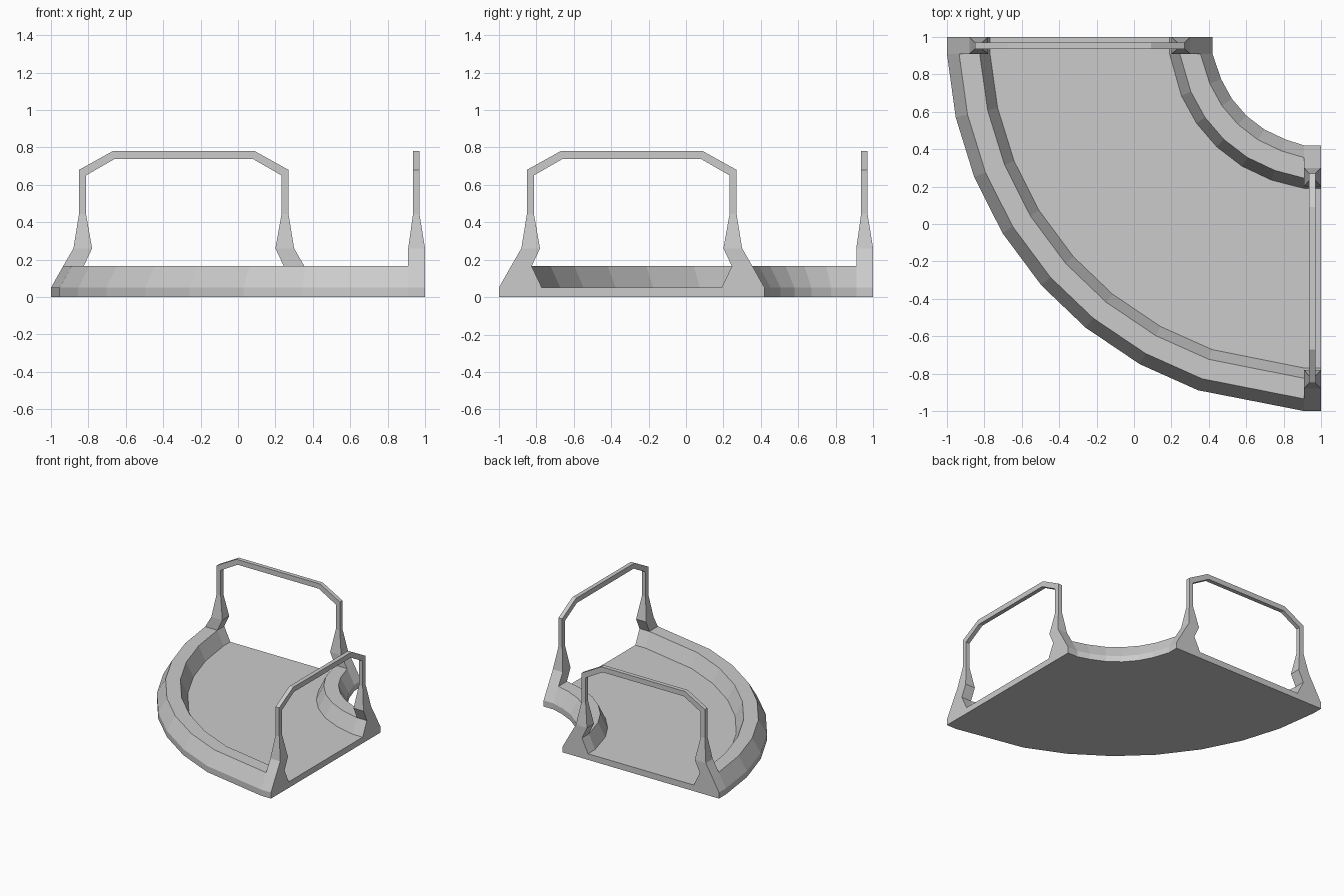
import bpy, bmesh
from math import sin, cos, radians

if "Cube" in bpy.data.objects:
    bpy.data.objects.remove(bpy.data.objects["Cube"])

# Quarter-ring chute: arcs are centred on (1, 1), ends are straight for 0.09
EDGE = 0.91
OUTER_ANGLES = [12.4, 22, 31.6, 41.6, 51, 61, 70.8]
INNER_ANGLES = [22.8, 34.7, 46.5, 58.5, 70.9]


def finish(bm, name):
    bmesh.ops.recalc_face_normals(bm, faces=bm.faces[:])
    mesh = bpy.data.meshes.new(name)
    bm.to_mesh(mesh)
    bm.free()
    ob = bpy.data.objects.new(name, mesh)
    bpy.context.collection.objects.link(ob)
    return ob


def arc(r, angles):
    pts = [(1 - r * cos(radians(a)), 1 - r * sin(radians(a))) for a in angles]
    return [(1 - r, EDGE)] + pts + [(EDGE, 1 - r)]


def bridge(bm, rings, closed):
    rings = [[bm.verts.new(p) for p in ring] for ring in rings]
    n = len(rings[0])
    for a, b in zip(rings, rings[1:]):
        for i in range(n if closed else n - 1):
            j = (i + 1) % n
            bm.faces.new((a[i], a[j], b[j], b[i]))
    return rings


# Floor slab
def floor():
    bm = bmesh.new()
    outline = [(-1, 1)] + arc(2.0, OUTER_ANGLES) + [(1, -1)]
    outline += [(1, 0.42)] + arc(0.58, INNER_ANGLES)[::-1] + [(0.42, 1)]
    rings = bridge(bm, [[(x, y, z) for x, y in outline] for z in (0, 0.05)], True)
    for ring in rings:
        bm.faces.new(ring)
    finish(bm, "floor")


# Curved side walls with sloped faces
def wall(name, profile, angles):
    bm = bmesh.new()
    lines = [[(x, y, z) for x, y in arc(r, angles)] for r, z in profile]
    rings = bridge(bm, lines, False)
    for end in (0, -1):
        bm.faces.new([ring[end] for ring in rings])
    finish(bm, name)


# End arch: (outer pos, outer z, inner pos, inner z, near depth, far depth)
HALF = [
    (-1.00, 0.05, -0.77, 0.05, EDGE, 1.0),
    (-0.935, 0.165, -0.825, 0.165, EDGE, 1.0),
    (-0.88, 0.26, -0.78, 0.26, EDGE, 1.0),
    (-0.85, 0.445, -0.813, 0.445, 0.936, 0.97),
    (-0.85, 0.68, -0.813, 0.65, 0.936, 0.97),
    (-0.67, 0.78, -0.66, 0.738, 0.936, 0.97),
]


def arch(name, swap):
    mirrored = [(-0.58 - a, za, -0.58 - b, zb, d, e) for a, za, b, zb, d, e in HALF]
    rings = []
    for a, za, b, zb, d, e in HALF + mirrored[::-1]:
        ring = [(d, a, za), (e, a, za), (e, b, zb), (d, b, zb)]
        rings.append([(y, x, z) for x, y, z in ring] if swap else ring)
    bm = bmesh.new()
    bridge(bm, rings, True)
    finish(bm, name)


floor()
wall("outer_wall", [(2.0, 0.05), (1.935, 0.165), (1.825, 0.165), (1.77, 0.05)], OUTER_ANGLES)
wall("inner_wall", [(0.58, 0.05), (0.645, 0.165), (0.755, 0.165), (0.81, 0.05)], INNER_ANGLES)
arch("right_arch", False)
arch("back_arch", True)
